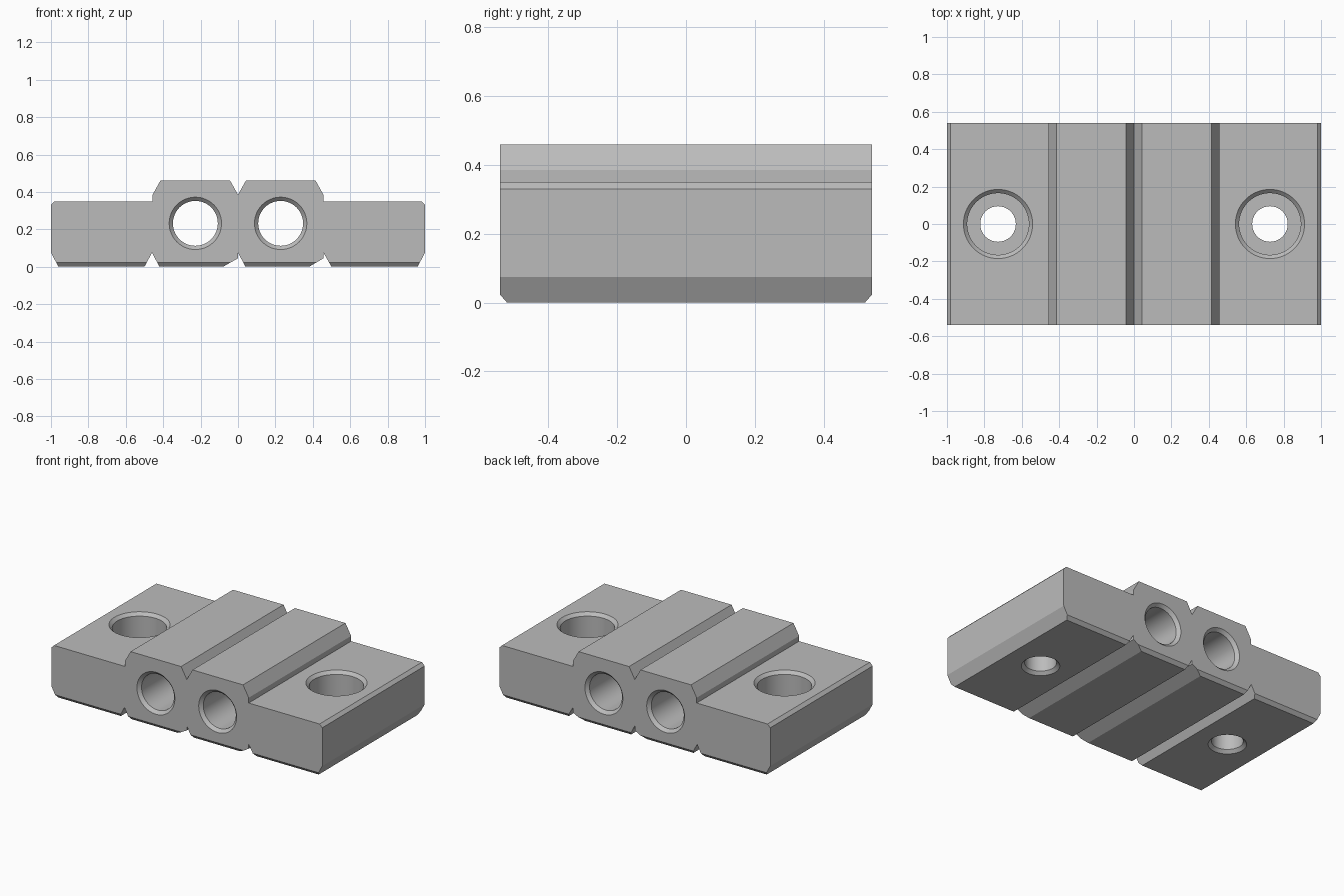
import bpy
import bmesh
from math import pi, cos, sin, radians
from mathutils import Matrix

HALF_DEPTH = 0.54
SEGMENTS = 64

old = bpy.data.objects.get("Cube")
if old:
    bpy.data.objects.remove(old, do_unlink=True)

metal = bpy.data.materials.new("grey_metal")
metal.use_nodes = True
grey = (0.5, 0.5, 0.5, 1)
metal.diffuse_color = grey
metal.node_tree.nodes["Principled BSDF"].inputs["Base Color"].default_value = grey


def make_object(name, bm):
    bmesh.ops.recalc_face_normals(bm, faces=bm.faces)
    mesh = bpy.data.meshes.new(name)
    bm.to_mesh(mesh)
    bm.free()
    mesh.materials.append(metal)
    obj = bpy.data.objects.new(name, mesh)
    bpy.context.collection.objects.link(obj)
    return obj


def prism(name, profile, half, matrix=Matrix()):
    """Extrude an (x, z) outline along y."""
    bm = bmesh.new()
    face = bm.faces.new([bm.verts.new((x, -half, z)) for x, z in profile])
    ext = bmesh.ops.extrude_face_region(bm, geom=[face])["geom"]
    verts = [v for v in ext if isinstance(v, bmesh.types.BMVert)]
    bmesh.ops.translate(bm, verts=verts, vec=(0, 2 * half, 0))
    bm.transform(matrix)
    return make_object(name, bm)


def lathe(name, profile, matrix):
    """Closed solid of revolution about z from (radius, z) rings."""
    bm = bmesh.new()
    rings = []
    for r, z in profile:
        rings.append([bm.verts.new((r * cos(2 * pi * i / SEGMENTS), r * sin(2 * pi * i / SEGMENTS), z))
                      for i in range(SEGMENTS)])
    for a, b in zip(rings, rings[1:]):
        for i in range(SEGMENTS):
            j = (i + 1) % SEGMENTS
            bm.faces.new((a[i], a[j], b[j], b[i]))
    bm.faces.new(rings[0])
    bm.faces.new(rings[-1])
    bm.transform(matrix)
    return make_object(name, bm)


# Clamp body: two flanges with a raised, grooved centre
outline = [
    (-0.96, 0), (-0.5, 0), (-0.46, 0.075), (-0.42, 0), (-0.08, 0), (0, 0.045),
    (0, 0.075), (0.04, 0), (0.38, 0), (0.457, 0.045), (0.457, 0.075), (0.5, 0),
    (0.96, 0), (1, 0.075), (1, 0.33), (0.98, 0.35), (0.457, 0.35), (0.457, 0.385),
    (0.415, 0.46), (0.042, 0.46), (0, 0.385), (-0.042, 0.46), (-0.415, 0.46),
    (-0.457, 0.385), (-0.457, 0.35), (-0.98, 0.35), (-1, 0.33), (-1, 0.075),
]
body = prism("clamp_body", outline, HALF_DEPTH)

cutters = []
# Bevels along the lower front and back edges
wedge = [(-0.02, 0), (0.02, 0.046), (0.1, 0.046), (0.1, -0.1), (-0.107, -0.1)]
for side in (-1, 1):
    turn = Matrix.Translation((0, side * HALF_DEPTH, 0)) @ Matrix.Rotation(side * pi / 2, 4, "Z")
    cutters.append(prism("bevel_cutter", wedge, 1.2, turn))

# Countersunk bores running front to back
end = HALF_DEPTH + 0.02
bore = [(0.16, -end), (0.12, 0.04 - end), (0.12, end - 0.04), (0.16, end)]
# Counterbored screw holes through the flanges
screw = [(0.135, -0.02), (0.095, 0.02), (0.095, 0.14), (0.165, 0.14), (0.165, 0.33), (0.205, 0.37)]
for side in (-1, 1):
    place = Matrix.Translation((side * 0.228, 0, 0.232)) @ Matrix.Rotation(pi / 2, 4, "X")
    cutters.append(lathe("bore_cutter", bore, place))
    cutters.append(lathe("screw_cutter", screw, Matrix.Translation((side * 0.727, 0, 0))))

# Cut the body, then drop the cutters
bpy.ops.object.select_all(action="DESELECT")
bpy.context.view_layer.objects.active = body
body.select_set(True)
for cutter in cutters:
    cutter.hide_render = True
    mod = body.modifiers.new("cut", "BOOLEAN")
    mod.operation = "DIFFERENCE"
    mod.solver = "EXACT"
    mod.object = cutter
    bpy.ops.object.modifier_apply(modifier=mod.name)
    bpy.data.objects.remove(cutter, do_unlink=True)

bpy.ops.object.shade_smooth_by_angle(angle=radians(20))
